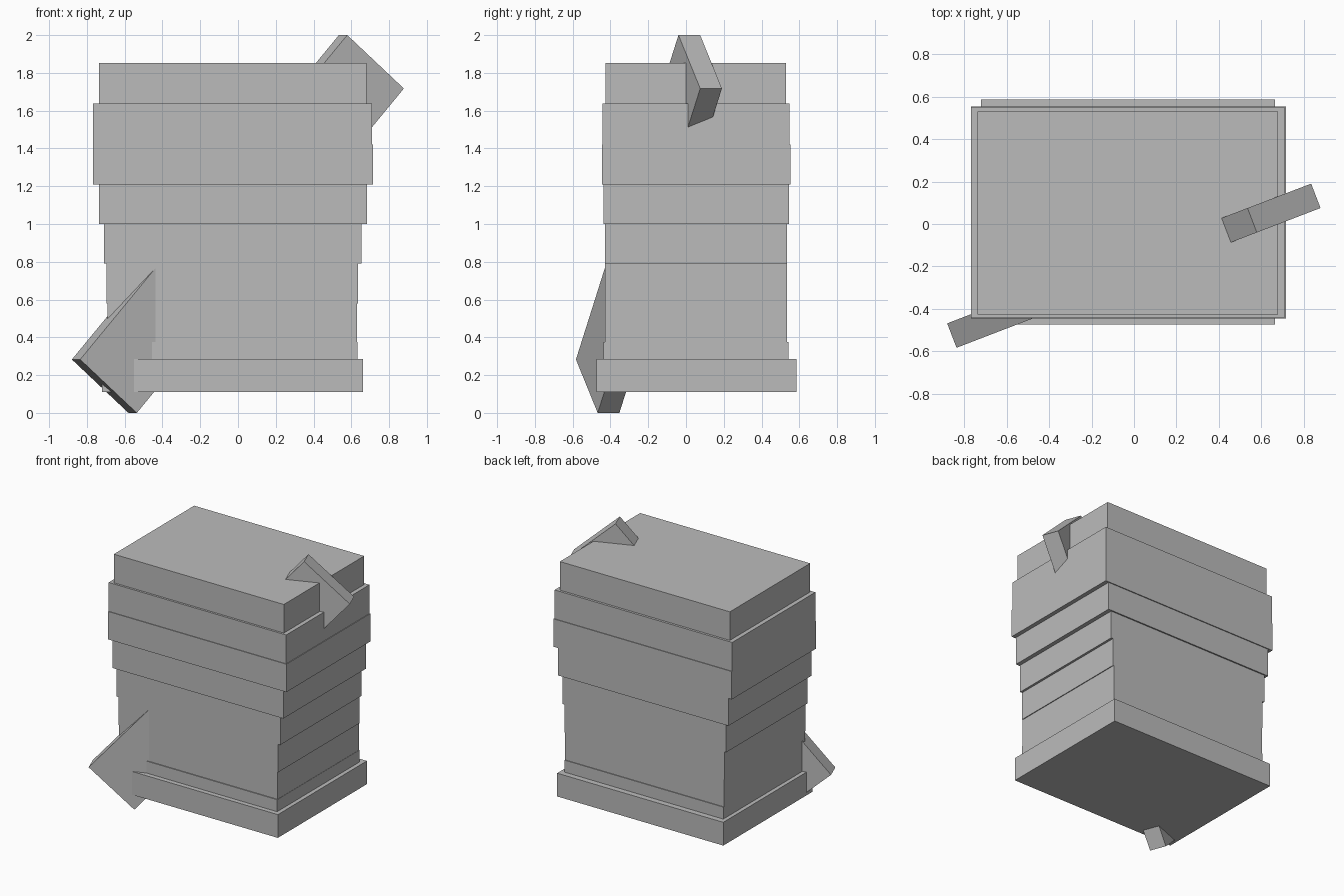
import bpy, math
from mathutils import Matrix, Vector

if "Cube" in bpy.data.objects:
    bpy.data.objects.remove(bpy.data.objects["Cube"])

grey = bpy.data.materials.new("plain grey")
grey.diffuse_color = (0.5, 0.5, 0.5, 1)
grey.use_nodes = True
grey.node_tree.nodes["Principled BSDF"].inputs["Base Color"].default_value = grey.diffuse_color


def box(name, size, matrix):
    bpy.ops.mesh.primitive_cube_add(size=1)
    ob = bpy.context.object
    ob.name = name
    ob.data.transform(matrix @ Matrix.Diagonal((*size, 1)))
    ob.data.materials.append(grey)
    return ob


# Stacked body slabs: bottom, top, x range, y range
slabs = [
    (0.11, 0.285, -0.72, 0.663, -0.473, 0.585),
    (0.285, 0.375, -0.69, 0.632, -0.437, 0.542),
    (0.375, 0.58, -0.69, 0.630, -0.430, 0.536),
    (0.58, 0.79, -0.695, 0.636, -0.430, 0.536),
    (0.79, 1.00, -0.71, 0.653, -0.430, 0.536),
    (1.00, 1.21, -0.736, 0.684, -0.438, 0.546),
    (1.21, 1.42, -0.768, 0.715, -0.446, 0.553),
    (1.42, 1.637, -0.768, 0.710, -0.441, 0.548),
    (1.637, 1.852, -0.736, 0.679, -0.425, 0.530),
]
for i, (z0, z1, x0, x1, y0, y1) in enumerate(slabs):
    centre = Vector(((x0 + x1) / 2, (y0 + y1) / 2, (z0 + z1) / 2))
    box(f"body_slab_{i + 1}", (x1 - x0, y1 - y0, z1 - z0), Matrix.Translation(centre))

# Slanted plank running through the body from lower front left to upper right
turn = math.radians(21)
along, offset = -0.071, -0.183
centre = Vector((along * math.cos(turn) - offset * math.sin(turn),
                 along * math.sin(turn) + offset * math.cos(turn), 1.0))
pose = (Matrix.Translation(centre) @ Matrix.Rotation(turn, 4, 'Z')
        @ Matrix.Rotation(-math.radians(48.6), 4, 'Y'))
box("slanted_plank", (2.29, 0.123, 0.428), pose)
